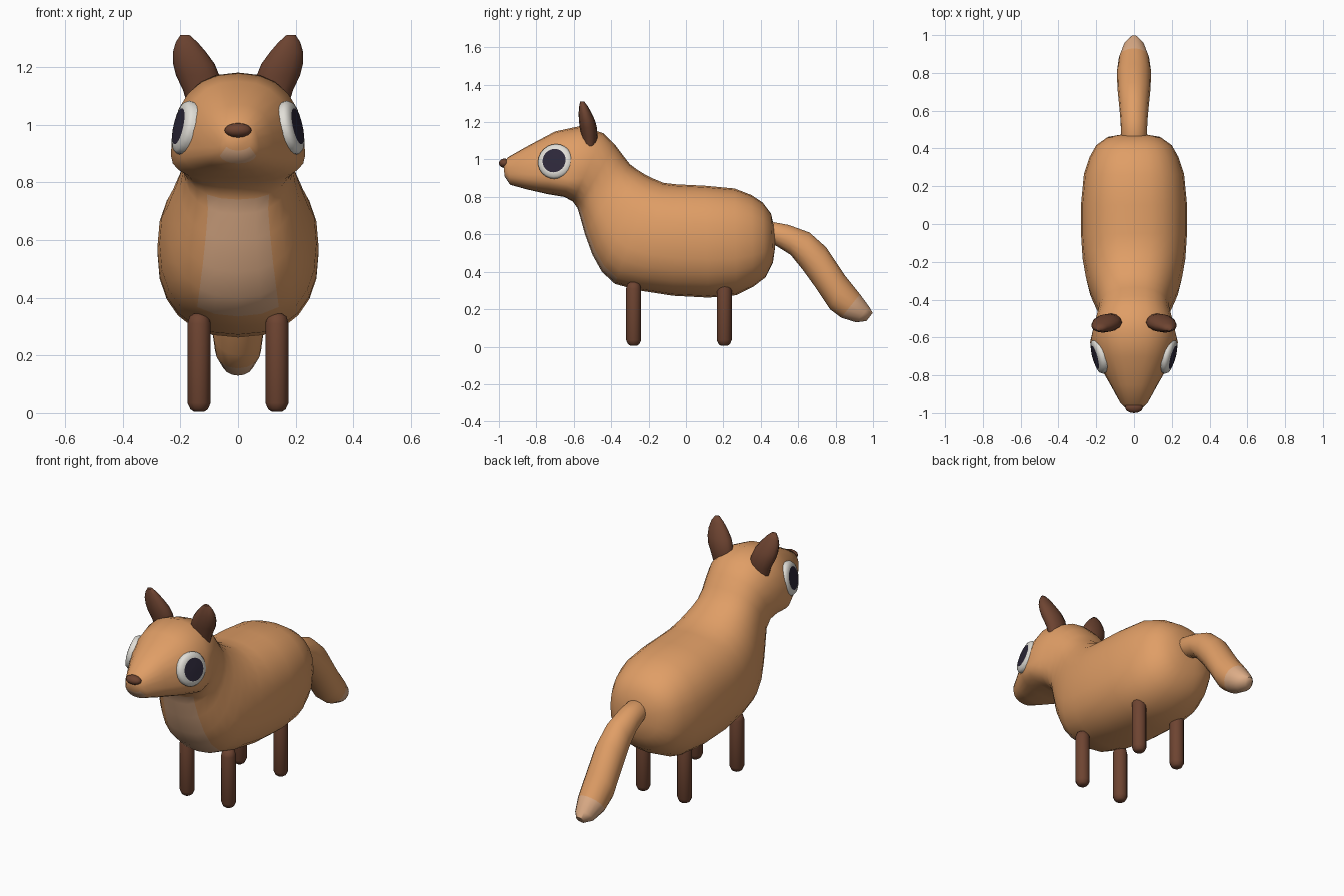
import bpy, bmesh, math
from mathutils import Vector

if "Cube" in bpy.data.objects:
    bpy.data.objects.remove(bpy.data.objects["Cube"])


def material(name, rgb):
    m = bpy.data.materials.new(name)
    m.diffuse_color = (*rgb, 1)
    m.use_nodes = True
    m.node_tree.nodes["Principled BSDF"].inputs["Base Color"].default_value = m.diffuse_color
    return m


FUR = material("orange_fur", (0.745, 0.342, 0.133))
PALE = material("pale_fur", (0.73, 0.42, 0.245))
BROWN = material("dark_brown", (0.156, 0.058, 0.031))
WHITE = material("eye_white", (0.75, 0.73, 0.68))
BLACK = material("pupil_dark", (0.026, 0.021, 0.042))


def skin(name, rings, mats, rule=None):
    """Bridge rings of points, cap both ends, colour faces by rule(band, slot)."""
    bm = bmesh.new()
    vs = [[bm.verts.new(p) for p in r] for r in rings]
    n = len(rings[0])
    for i in range(len(vs) - 1):
        for j in range(n):
            k = (j + 1) % n
            f = bm.faces.new((vs[i][j], vs[i][k], vs[i + 1][k], vs[i + 1][j]))
            f.material_index = rule(i, j) if rule else 0
    bm.faces.new(vs[0])
    end = bm.faces.new(vs[-1])
    end.material_index = rule(len(vs) - 1, 0) if rule else 0
    bmesh.ops.recalc_face_normals(bm, faces=bm.faces)
    me = bpy.data.meshes.new(name)
    bm.to_mesh(me)
    bm.free()
    ob = bpy.data.objects.new(name, me)
    bpy.context.collection.objects.link(ob)
    for m in mats:
        me.materials.append(m)
    bpy.ops.object.select_all(action='DESELECT')
    ob.select_set(True)
    bpy.context.view_layer.objects.active = ob
    bpy.ops.object.shade_smooth_by_angle(angle=math.radians(60))
    return ob


def section(ty, tz, by, bz, w, m=0.5, n=24, e=0.85):
    """Ring from a top point to a bottom point, widest at fraction m of its height."""
    pts = []
    for j in range(n):
        a = 2 * math.pi * j / n          # slot 0 is the bottom
        s, c = math.sin(a), -math.cos(a)
        s = math.copysign(abs(s) ** e, s)
        c = math.copysign(abs(c) ** e, c)
        t = m + c * (1 - m if c > 0 else m)
        pts.append((w * s, by + (ty - by) * t, bz + (tz - bz) * t))
    return pts


def ellipse(x, y, z, rx, ry, n=12):
    return [(x + rx * math.cos(2 * math.pi * j / n),
             y + ry * math.sin(2 * math.pi * j / n), z) for j in range(n)]


# Body, neck and head in one skin: top y z, bottom y z, half width, widest height
body = [
    (.475, .62, .475, .52, .06), (.455, .71, .465, .45, .14),
    (.41, .77, .425, .37, .20), (.35, .81, .36, .32, .235),
    (.26, .845, .27, .275, .265), (.10, .86, .12, .262, .28),
    (-.05, .867, -.07, .272, .28), (-.12, .875, -.25, .30, .272),
    (-.18, .90, -.38, .335, .255), (-.22, .92, -.45, .40, .24),
    (-.26, .945, -.50, .49, .22), (-.30, .975, -.54, .60, .20),
    (-.335, 1.02, -.565, .69, .188), (-.38, 1.08, -.58, .74, .195, .45),
    (-.44, 1.14, -.605, .775, .213, .35), (-.56, 1.18, -.65, .80, .233, .25),
    (-.70, 1.15, -.74, .815, .195, .3), (-.85, 1.07, -.85, .84, .125, .35),
    (-.955, 1.01, -.94, .865, .072, .4), (-.975, .97, -.97, .91, .045),
]


def chest_and_muzzle(i, j):
    low = j < 2 or j >= 22
    return int((8 <= i <= 12 and low) or (i == 18 and (j < 4 or j >= 20)))


skin("body", [section(*r) for r in body], [FUR, PALE], chest_and_muzzle)

# Tail with a pale tip
tail = [
    (.40, .64, .42, .52, .06), (.47, .665, .48, .54, .068),
    (.55, .65, .56, .49, .072), (.66, .61, .625, .41, .08),
    (.75, .53, .69, .32, .088), (.85, .38, .77, .20, .09),
    (.93, .28, .83, .155, .08), (.98, .212, .91, .13, .055),
    (.998, .18, .965, .137, .025),
]
skin("tail", [section(*r, n=16, e=1) for r in tail], [FUR, PALE],
     lambda i, j: int(i >= 6))

# Nose
nose = []
for k in range(9):
    a = math.pi * (k + 0.25) / 8.5
    nose.append(ellipse(0, -.97, .98 - .025 * math.cos(a),
                        .047 * math.sin(a), .03 * math.sin(a), 16))
skin("nose", nose, [BROWN])

# Ears, legs and eyes on both sides
ear = [(.12, -.515, 1.05, .05, .03), (.125, -.515, 1.12, .066, .042),
       (.14, -.522, 1.17, .075, .046), (.153, -.53, 1.21, .072, .043),
       (.168, -.54, 1.25, .058, .034), (.178, -.548, 1.285, .038, .023),
       (.184, -.555, 1.31, .016, .011)]
leg = [(.005, .018), (.013, .03), (.035, .04), (.31, .04), (.335, .033), (.345, .018)]
eye = [(.092, -.03), (.095, 0), (.086, .014), (.064, .02), (.063, .02), (.03, .023)]

for side, s in (("left", 1), ("right", -1)):
    skin(side + "_ear", [ellipse(s * x, *r) for x, *r in ear], [BROWN])
    for place, y in (("front", -.28), ("back", .205)):
        skin(f"{place}_{side}_leg",
             [ellipse(s * .135, y, z, r, r) for z, r in leg], [BROWN])
    ob = skin(side + "_eye", [ellipse(0, 0, z, r, r, 24) for r, z in eye],
              [WHITE, BLACK], lambda i, j: int(i >= 3))
    ob.location = (s * .188, -.70, .99)
    ob.rotation_mode = 'QUATERNION'
    ob.rotation_quaternion = Vector((s, -.28, .22)).to_track_quat('Z', 'Y')
